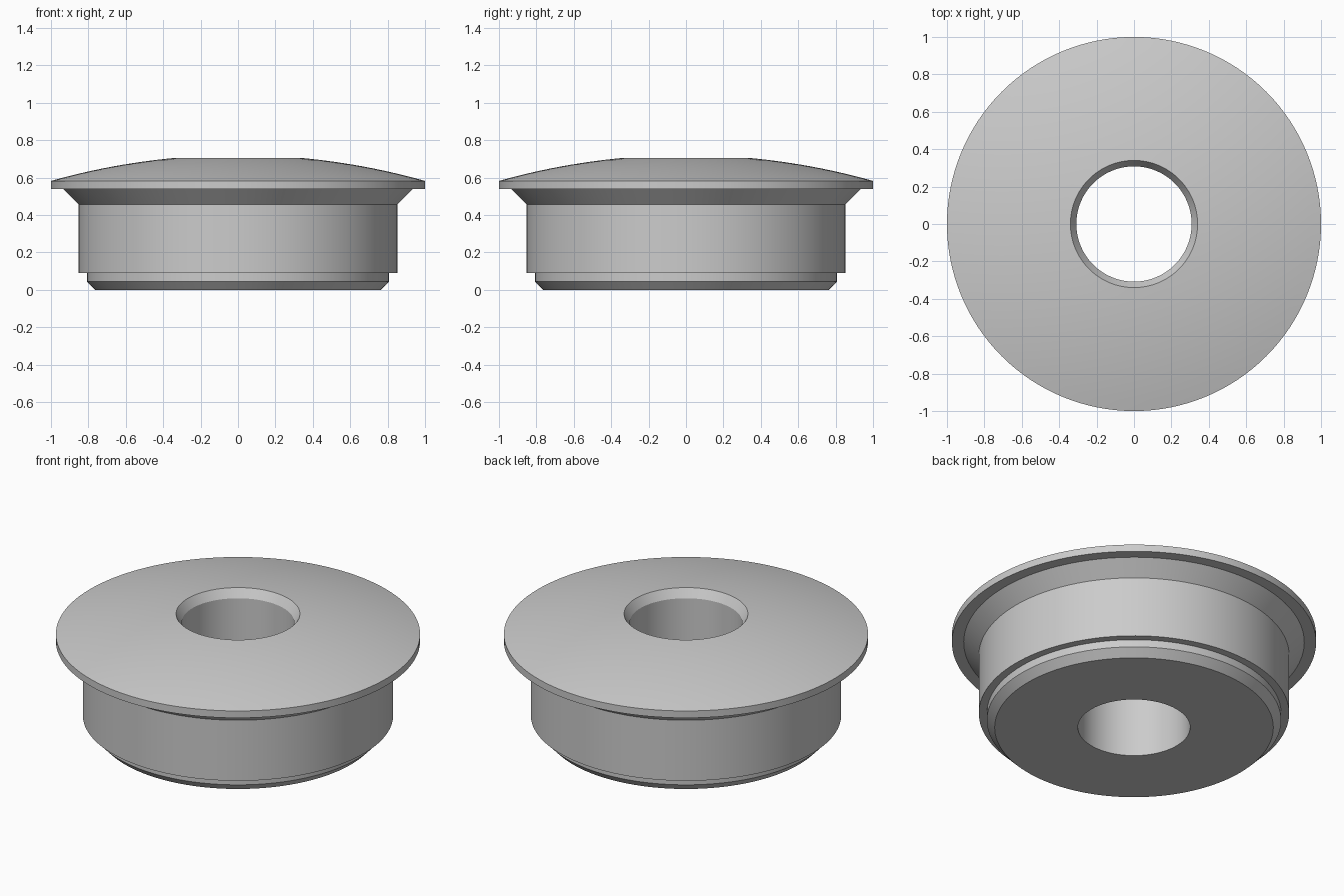
import bpy, bmesh, math

cube = bpy.data.objects.get("Cube")
if cube:
    bpy.data.objects.remove(cube, do_unlink=True)

SEGMENTS = 128
RIM_R, RIM_TOP = 1.0, 0.585
HOLE_R, MOUTH_R, MOUTH_Z = 0.308, 0.34, 0.705

# Single grey material
grey = bpy.data.materials.new("plain grey")
grey.use_nodes = True
colour = (0.6, 0.6, 0.6, 1)
grey.diffuse_color = colour
grey.node_tree.nodes["Principled BSDF"].inputs["Base Color"].default_value = colour

# Spherical dome from the rim up to the mouth of the hole
dome_r = (RIM_R**2 - MOUTH_R**2) / (2 * (MOUTH_Z - RIM_TOP))
centre_z = RIM_TOP - math.sqrt(dome_r**2 - RIM_R**2)
dome = []
for i in range(13):
    r = RIM_R + (MOUTH_R - RIM_R) * i / 12
    dome.append((r, centre_z + math.sqrt(dome_r**2 - r**2)))
lift = MOUTH_Z - dome[-1][1]
dome = [(r, z + lift) for r, z in dome]

# Closed cross-section: base, stepped body, flared neck, rim, dome, bore
profile = [
    (HOLE_R, 0), (0.765, 0), (0.808, 0.045), (0.808, 0.09),
    (0.852, 0.09), (0.852, 0.457), (0.935, 0.54), (RIM_R, 0.54),
] + dome + [(HOLE_R, 0.655)]

# Turn the cross-section around the vertical axis
bm = bmesh.new()
verts = [bm.verts.new((r, 0, z)) for r, z in profile]
edges = [bm.edges.new((a, b)) for a, b in zip(verts, verts[1:] + verts[:1])]
bmesh.ops.spin(bm, geom=verts + edges, cent=(0, 0, 0), axis=(0, 0, 1),
               angle=math.tau, steps=SEGMENTS, use_merge=False)
bmesh.ops.remove_doubles(bm, verts=bm.verts, dist=0.0001)
bmesh.ops.recalc_face_normals(bm, faces=bm.faces)
mesh = bpy.data.meshes.new("flanged_plug")
bm.to_mesh(mesh)
bm.free()
mesh.materials.append(grey)

plug = bpy.data.objects.new("flanged_plug", mesh)
bpy.context.collection.objects.link(plug)
bpy.ops.object.select_all(action="DESELECT")
plug.select_set(True)
bpy.context.view_layer.objects.active = plug
bpy.ops.object.shade_smooth_by_angle(angle=math.radians(20))
